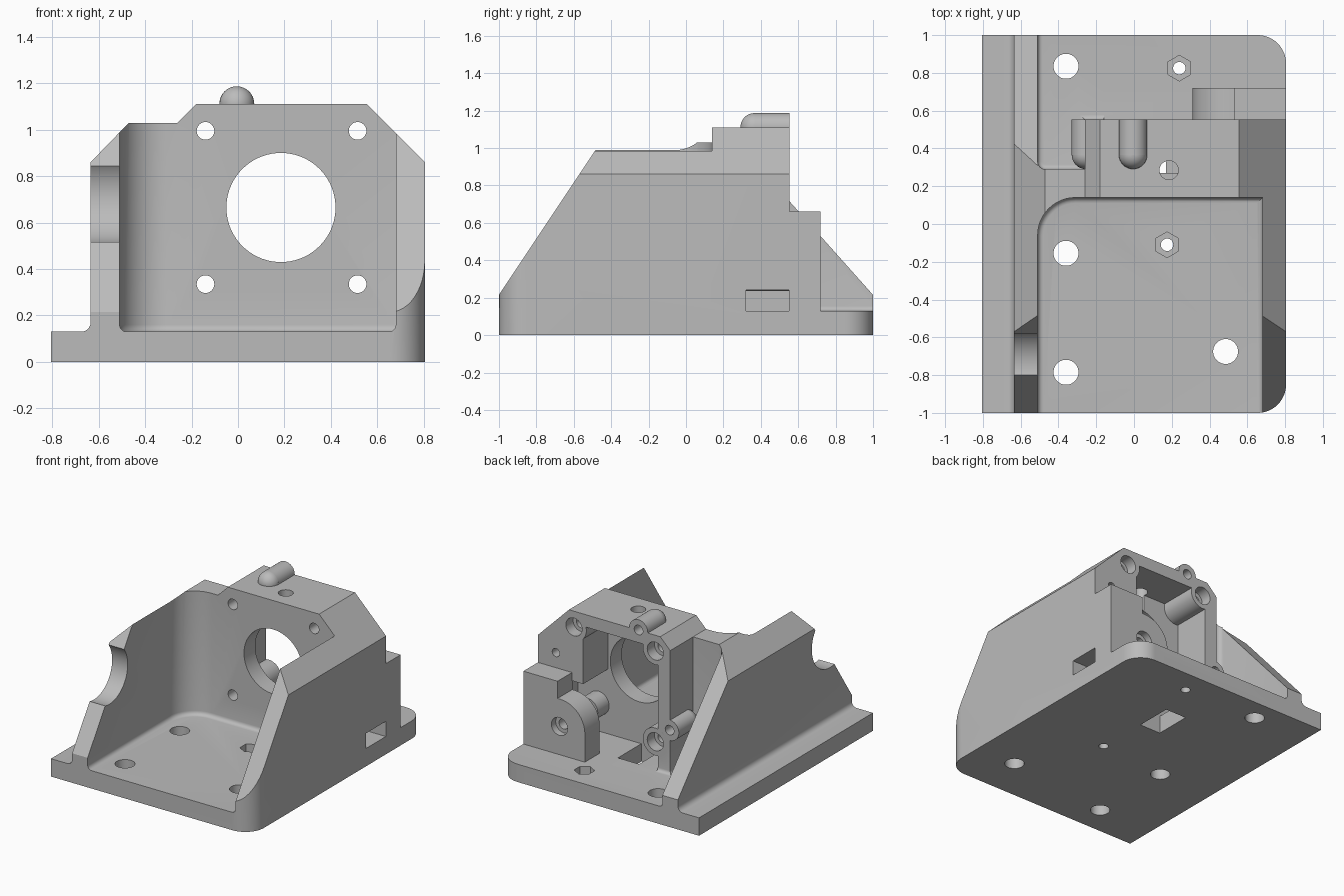
import bpy, bmesh, math
from mathutils import Vector

if "Cube" in bpy.data.objects:
    bpy.data.objects.remove(bpy.data.objects["Cube"])

grey = bpy.data.materials.new("plain_grey")
grey.use_nodes = True
grey.diffuse_color = (0.5, 0.5, 0.5, 1)
grey.node_tree.nodes["Principled BSDF"].inputs["Base Color"].default_value = (0.5, 0.5, 0.5, 1)


def place(axis, a, b, t):
    return {"x": (t, a, b), "y": (a, t, b), "z": (a, b, t)}[axis]


def prism(name, axis, profile, lo, hi, fillet=0):
    """Extrude a profile along an axis; fillet rounds the edges at the low end."""
    bm = bmesh.new()
    face = bm.faces.new([bm.verts.new(place(axis, a, b, lo)) for a, b in profile])
    low = list(face.edges)
    res = bmesh.ops.extrude_face_region(bm, geom=[face], use_keep_orig=True)
    top = [v for v in res["geom"] if isinstance(v, bmesh.types.BMVert)]
    bmesh.ops.translate(bm, verts=top, vec=Vector(place(axis, 0, 0, hi - lo)))
    bmesh.ops.recalc_face_normals(bm, faces=bm.faces)
    if fillet:
        bmesh.ops.bevel(bm, geom=low, offset=fillet, segments=5, profile=0.5, affect="EDGES")
    mesh = bpy.data.meshes.new(name)
    bm.to_mesh(mesh)
    bm.free()
    mesh.materials.append(grey)
    obj = bpy.data.objects.new(name, mesh)
    bpy.context.collection.objects.link(obj)
    return obj


def arc(a, b, r, start, end, n=12):
    angles = [math.radians(start + (end - start) * i / n) for i in range(n + 1)]
    return [(a + r * math.cos(t), b + r * math.sin(t)) for t in angles]


def rod(name, axis, a, b, r, lo, hi, n=48):
    return prism(name, axis, arc(a, b, r, 0, 360 - 360 / n, n - 1), lo, hi)


def box(name, x0, x1, y0, y1, z0, z1):
    return prism(name, "z", [(x0, y0), (x1, y0), (x1, y1), (x0, y1)], z0, z1)


def combine(tool, operation):
    mod = body.modifiers.new(tool.name, "BOOLEAN")
    mod.operation, mod.solver, mod.object = operation, "EXACT", tool
    bpy.context.view_layer.objects.active = body
    bpy.ops.object.modifier_apply(modifier=mod.name)
    bpy.data.objects.remove(tool)


def cut(tool):
    combine(tool, "DIFFERENCE")


def add(tool):
    combine(tool, "UNION")


# Body: front silhouette run the full length, trimmed to the rounded footprint
W, FLOOR = 0.805, 0.13
silhouette = [(-W, 0), (W, 0), (W, 0.86), (0.555, 1.11), (-0.18, 1.11), (-0.26, 1.03),
              (-0.47, 1.03), (-0.635, 0.86)] + arc(-0.675, 0.17, 0.04, 0, -90, 6) + [(-W, FLOOR)]
body = prism("motor_mount_body", "y", silhouette, -1, 1)
footprint = [(-W, -1)] + arc(W - 0.15, -0.85, 0.15, -90, 0) + arc(W - 0.15, 0.85, 0.15, 0, 90) + [(-W, 1)]
combine(prism("footprint", "z", footprint, -0.1, 1.5), "INTERSECT")

# Motor pocket at the front, open space at the rear
front = [(-0.51, -1.3), (0.68, -1.3), (0.68, 0.14)] + arc(-0.31, -0.06, 0.2, 90, 180)
cut(prism("front_pocket", "z", front, FLOOR, 1.5, 0.03))
rear = arc(-0.47, 0.33, 0.04, 180, 270, 6) + [(-0.26, 0.29), (-0.26, 0.553), (1.2, 0.553), (1.2, 1.3), (-0.51, 1.3)]
cut(prism("rear_space", "z", rear, FLOOR, 1.5, 0.025))

# Sloped wall ends and the round notch in the thin wall
cut(prism("front_slope", "x", [(-1.3, -0.235), (-0.1, 1.565), (-1.3, 1.565)], -1, 1))
cut(prism("rear_slope", "x", [(1.2, -0.009), (1.2, 1.5), (-0.147, 1.5)], -1, -0.509))
cut(rod("wall_notch", "x", -0.75, 0.72, 0.21, -1, -0.45, 64))

# Gear chamber, open to the rear, with its idler recess
cut(box("gear_chamber", -0.16, 0.44, 0.27, 0.7, FLOOR, 1.02))
cut(box("idler_recess", 0.4, 0.68, 0.27, 0.7, FLOOR, 0.6))
cut(rod("motor_opening", "y", 0.185, 0.665, 0.235, 0, 0.4, 72))

# Screw bosses and rear bearing pillar
LEFT, RIGHT, LOW, HIGH = -0.14, 0.515, 0.335, 0.995
for x, z, r, end in ((LEFT, HIGH, 0.1, 0.553), (LEFT, LOW, 0.1, 0.553),
                     (RIGHT, HIGH, 0.1, 0.553), (RIGHT, LOW, 0.085, 0.4)):
    add(rod("screw_boss", "y", x, z, r, 0.2, end))
pillar = [(0.31, 0.05), (W, 0.05), (W, 0.66), (0.53, 0.66), (0.53, 0.535)] + arc(0.51, LOW, 0.2, 90, 180)
add(prism("bearing_pillar", "y", pillar, 0.55, 0.72))

# Round-nosed hinge tubes
for x, z in ((-0.005, 1.112), (-0.255, 0.45)):
    add(rod("hinge_tube", "y", x, z, 0.075, 0.365, 0.553, 32))
    bpy.ops.mesh.primitive_uv_sphere_add(segments=32, ring_count=16, radius=0.0749, location=(x, 0.366, z))
    nose = bpy.context.object
    nose.data.materials.append(grey)
    add(nose)
    cut(rod("tube_bore", "y", x, z, 0.035, 0.4, 0.7, 24))

# Screw holes with rear counterbores
for x in (LEFT, RIGHT):
    for z in (LOW, HIGH):
        cut(rod("screw_hole", "y", x, z, 0.038, 0, 0.9, 32))
        seat = 0.67 if (x, z) == (RIGHT, LOW) else 0.47
        cut(rod("counterbore", "y", x, z, 0.065, seat, 0.9, 32))
cut(rod("pin_hole", "y", 0.66, 0.77, 0.03, 0.4, 0.7, 24))

# Holes through the base, nut pockets, slots and feed hole
for x, y in ((-0.36, 0.835), (-0.36, -0.155), (-0.36, -0.785), (0.485, -0.675)):
    cut(rod("base_hole", "z", x, y, 0.066, -0.1, 0.3))
for x, y in ((0.24, 0.825), (0.175, -0.11)):
    cut(rod("nut_hole", "z", x, y, 0.033, -0.1, 0.3, 24))
    pocket = [(x + 0.068 * math.sin(k * math.pi / 3), y + 0.068 * math.cos(k * math.pi / 3)) for k in range(6)]
    cut(prism("nut_pocket", "z", pocket, 0.07, 0.3))
cut(box("base_slot", 0.0, 0.17, 0.27, 0.54, -0.1, 0.2))
cut(box("side_window", 0.6, 1, 0.32, 0.55, FLOOR, 0.24))
cut(rod("feed_hole", "z", 0.185, 0.285, 0.05, 0.9, 1.3, 32))

# Smooth the rounds, keep the edges crisp
bpy.ops.object.select_all(action="DESELECT")
body.select_set(True)
bpy.context.view_layer.objects.active = body
bpy.ops.object.shade_smooth_by_angle(angle=math.radians(25))
